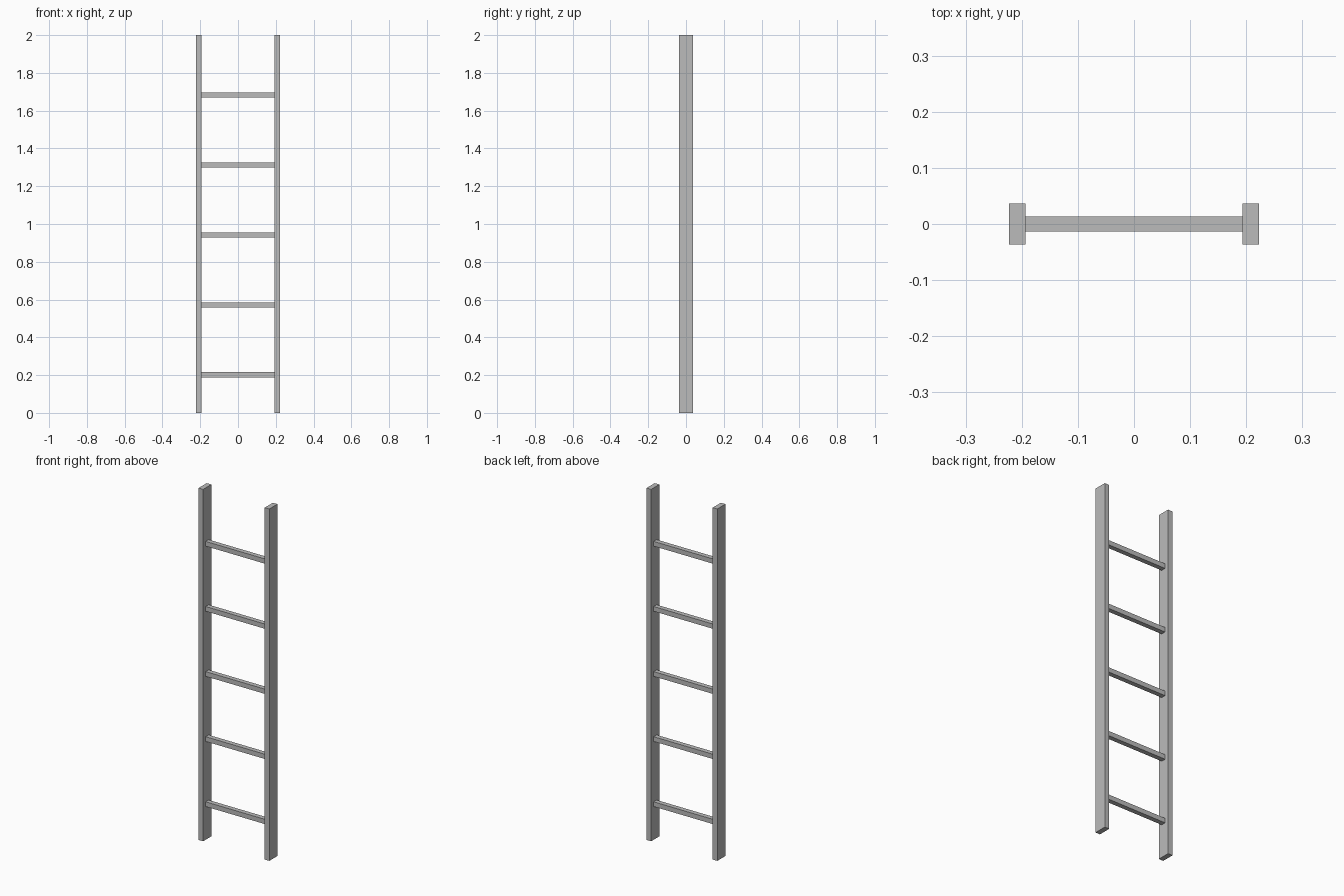
import bpy

cube = bpy.data.objects.get("Cube")
if cube:
    bpy.data.objects.remove(cube, do_unlink=True)

# Plain grey finish
grey = bpy.data.materials.new("plain_grey")
grey.use_nodes = True
colour = (0.5, 0.5, 0.5, 1)
grey.diffuse_color = colour
grey.node_tree.nodes["Principled BSDF"].inputs["Base Color"].default_value = colour

HEIGHT = 2.0
RAIL_X = 0.208       # rail centre
RAIL_W = 0.029
RAIL_D = 0.073
RUNG = 0.027
RUNG_COUNT = 5
FIRST_RUNG = 0.202
RUNG_STEP = 0.37


def box(name, centre, size):
    bpy.ops.mesh.primitive_cube_add(size=1, location=centre)
    obj = bpy.context.object
    obj.name = name
    obj.scale = size
    bpy.ops.object.transform_apply(location=False, rotation=False, scale=True)
    obj.data.materials.append(grey)
    return obj


# Side rails
for side, sign in (("left", 1), ("right", -1)):
    box(side + "_rail", (sign * RAIL_X, 0, HEIGHT / 2), (RAIL_W, RAIL_D, HEIGHT))

# Square rungs, let slightly into the rails
for i in range(RUNG_COUNT):
    box(f"rung_{i + 1}", (0, 0, FIRST_RUNG + i * RUNG_STEP),
        (2 * RAIL_X - RAIL_W + 0.004, RUNG, RUNG))
